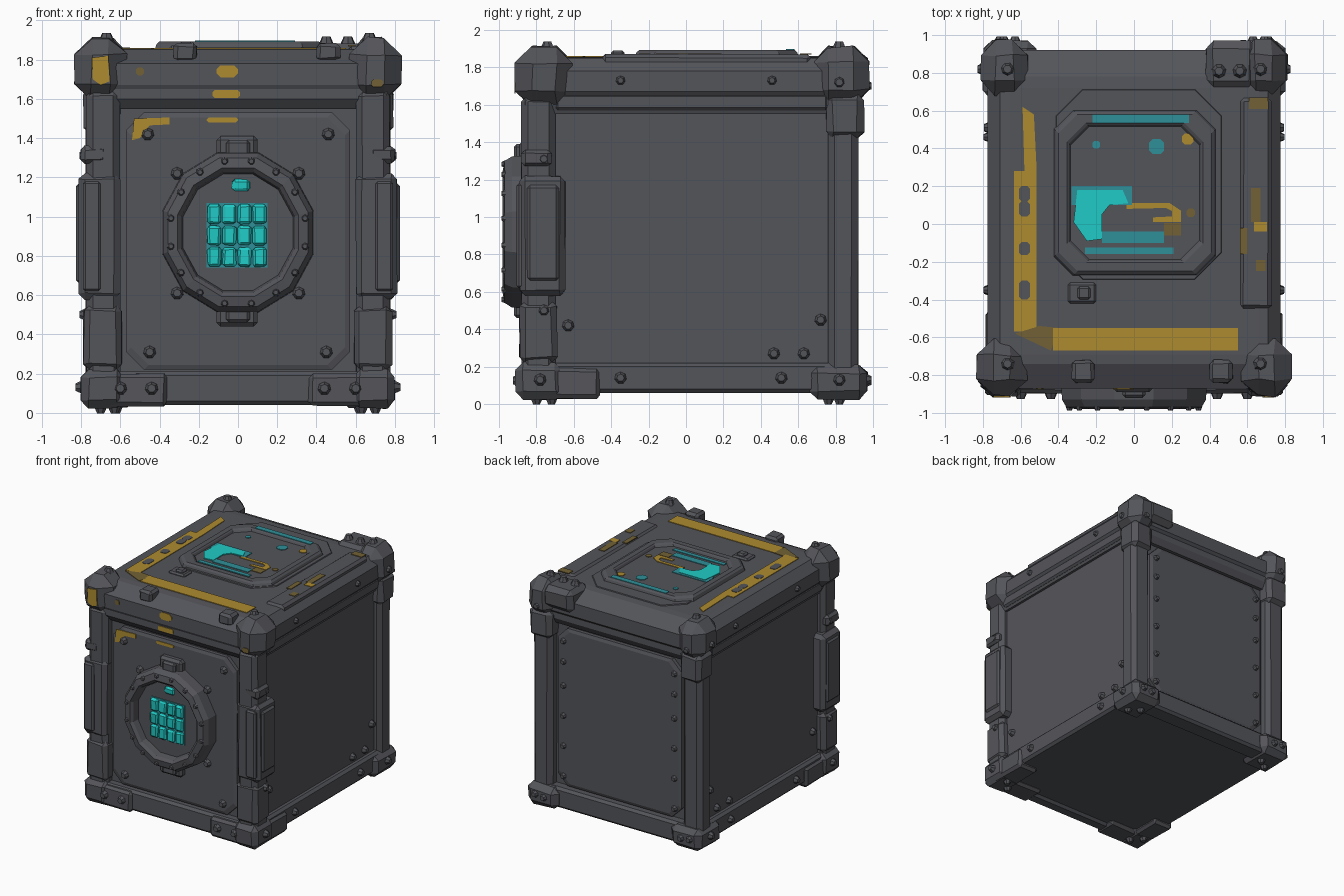
import bpy, bmesh, math, random
from mathutils import Vector

random.seed(4)
if "Cube" in bpy.data.objects:
    bpy.data.objects.remove(bpy.data.objects["Cube"], do_unlink=True)


def material(name, r, g, b):
    m = bpy.data.materials.new(name)
    m.use_nodes = True
    m.diffuse_color = (r, g, b, 1)
    m.node_tree.nodes["Principled BSDF"].inputs["Base Color"].default_value = (r, g, b, 1)
    return m


GREY = material("gunmetal grey", .088, .09, .102)
YELLOW = material("worn yellow", .42, .26, .03)
OLIVE = material("faded yellow", .17, .12, .035)
CYAN = material("bright cyan", .015, .6, .57)
TEAL = material("faded teal", .028, .28, .32)


def finish(bm, name, mat):
    bmesh.ops.recalc_face_normals(bm, faces=bm.faces)
    mesh = bpy.data.meshes.new(name)
    bm.to_mesh(mesh)
    bm.free()
    mesh.materials.append(mat)
    obj = bpy.data.objects.new(name, mesh)
    bpy.context.collection.objects.link(obj)
    return obj


def box(name, x, y, z, bevel=.02, rough=0, mat=GREY):
    """Bevelled block from (min, max) pairs, optionally hand-hewn."""
    bm = bmesh.new()
    bmesh.ops.create_cube(bm, size=1)
    for v in bm.verts:
        v.co = [r[0] if c < 0 else r[1] for r, c in zip((x, y, z), v.co)]
    if bevel:
        bmesh.ops.bevel(bm, geom=bm.edges[:], offset=bevel, segments=1, affect='EDGES')
    for v in bm.verts:
        v.co += Vector([random.uniform(-rough, rough) for _ in range(3)])
    return finish(bm, name, mat)


def loft(name, loops, mat=GREY, cap_start=True, cap_end=True):
    """Skin through loops of 3D points."""
    bm = bmesh.new()
    rows = [[bm.verts.new(p) for p in loop] for loop in loops]
    for a, b in zip(rows, rows[1:]):
        for i in range(len(a)):
            j = (i + 1) % len(a)
            bm.faces.new((a[i], a[j], b[j], b[i]))
    if cap_start:
        bm.faces.new(rows[0])
    if cap_end:
        bm.faces.new(rows[-1])
    return finish(bm, name, mat)


def outline(u, v, c):
    """Rectangle with cut corners."""
    (a, b), (d, e) = u, v
    return [(a + c, d), (b - c, d), (b, d + c), (b, e - c),
            (b - c, e), (a + c, e), (a, e - c), (a, d + c)]


def rect(u, v):
    return [(u[0], v[0]), (u[1], v[0]), (u[1], v[1]), (u[0], v[1])]


def top(pts, z):
    return [(u, v, z) for u, v in pts]


def front(pts, y):
    return [(u, y, v) for u, v in pts]


def paint(name, place, pts, level, mat):
    """Thin painted plate lying on a top or front surface."""
    out = .005 if place is top else -.005
    loft(name, [place(pts, level - out / 2), place(pts, level + out)], mat)


def rivets(name, spots, normal, radius=.034):
    """Faceted rivet heads facing along the normal."""
    bm = bmesh.new()
    n = Vector(normal)
    turn = n.to_track_quat('Z', 'Y').to_matrix().to_4x4()
    for p in spots:
        m = turn.copy()
        m.translation = Vector(p) + n * radius * .3
        bmesh.ops.create_cone(bm, cap_ends=True, segments=7, radius1=radius,
                              radius2=radius * .55, depth=radius, matrix=m)
    finish(bm, name, GREY)


# Body, lid and recessed panels
box("body", (-.72, .72), (-.8, .84), (.06, 1.6), .01)
lid = ((1.55, .74, -.82, .87), (1.6, .76, -.86, .9), (1.65, .76, -.86, .9), (1.67, .775, -.87, .92),
       (1.78, .775, -.87, .92), (1.85, .71, -.74, .78), (1.855, .66, -.69, .72))
loft("lid", [top(rect((-x, x), (a, b)), z) for z, x, a, b in lid])
for name, y0, y1 in (("front_panel", -.8, -.84), ("back_panel", .84, .88)):
    loft(name, [front(outline((-.57 + s, .57 - s), (.22 + s, 1.53 - s), .09), y)
                for y, s in ((y0, 0), ((y0 + 3 * y1) / 4, 0), (y1, .025))])

# Bottom rails
for y0, y1, name in ((-.87, -.76, "front_bottom_rail"), (.76, .92, "back_bottom_rail")):
    box(name, (-.7, .7), (y0, y1), (.04, .21), .02)
for s, side in ((-1, "right"), (1, "left")):
    sx = lambda a, b: tuple(sorted((s * a, s * b)))
    box(side + "_bottom_rail", sx(.64, .765), (-.8, .85), (.06, .22), .02)
    box(side + "_top_lip", sx(.68, .765), (-.7, .76), (1.57, 1.66), .015)
    # Corner columns
    box(side + "_front_column", sx(.6, .775), (-.88, -.7), (.15, 1.65), .035, .003)
    box(side + "_back_column", sx(.6, .775), (.76, .92), (.15, 1.65), .035, .003)
    box(side + "_lower_sleeve", sx(.59, .785), (-.89, -.69), (.22, .55), .03, .005)
    box(side + "_knuckle", sx(.67, .8), (-.88, -.72), (1.27, 1.36), .02, .004)
    box(side + "_guard", sx(.6, .81), (-.89, -.645), (.58, 1.22), .03, .004)
    box(side + "_guard_plate", sx(.7, .825), (-.85, -.68), (.66, 1.17), .015)
    box(side + "_guard_front", sx(.7, .79), (-.905, -.7), (.62, 1.18), .012)
    # Corner caps, top and bottom
    box(side + "_front_top_cap", sx(.57, .83), (-.91, -.61), (1.59, 1.91), .085, .008)
    box(side + "_back_top_cap", sx(.56, .81), (.68, .975), (1.6, 1.91), .08, .008)
    box(side + "_back_cap_skirt", sx(.59, .79), (.75, .95), (1.42, 1.66), .035, .005)
    box(side + "_front_foot", sx(.58, .8), (-.91, -.66), (.025, .22), .04, .005)
    box(side + "_front_foot_strap", sx(.36, .7), (-.895, -.7), (.035, .2), .02, .004)
    box(side + "_side_foot_strap", sx(.6, .785), (-.8, -.46), (.03, .19), .02, .004)
    box(side + "_back_foot", sx(.52, .8), (.66, .97), (.025, .21), .045, .005)
    # Rivets on each side
    rivets(side + "_side_rivets", [(s * .72, y, z) for y, z in (
        (.47, .27), (.63, .27), (.72, .45), (-.63, .42))], (s, 0, 0), .036)
    rivets(side + "_rail_rivets", [(s * .765, y, .14) for y in (.51, -.35)], (s, 0, 0), .036)
    rivets(side + "_edge_rivets", [(s * .775, y, 1.73) for y in (-.35, .46)], (s, 0, 0), .028)
    rivets(side + "_cap_rivets", [(s * .8, y, z) for y in (-.78, .82) for z in (.13, 1.72)],
           (s, 0, 0), .036)
    rivets(side + "_column_rivets", [(s * .78, -.76, z) for z in (.5, 1.31)], (s, 0, 0), .034)
    rivets(side + "_foot_rivets", [(s * x, -.895, .125) for x in (.44, .6)], (0, -1, 0), .038)
    rivets(side + "_back_rivets", [(s * x, .965, z) for x, z in (
        (.63, .12), (.71, .13), (.69, 1.7))], (0, 1, 0), .034)
    rivets(side + "_back_panel_rivets", [(s * .51, .88, z) for z in (
        .3, .55, .8, 1.05, 1.25, 1.42)], (0, 1, 0), .028)
    rivets(side + "_underside_rivets", [(s * x, y, .025) for x, y in (
        (.63, -.8), (.7, -.72), (.62, .82), (.7, .76))], (0, 0, -1), .034)
    rivets(side + "_top_cap_rivets", [(s * .67, y, 1.905) for y in (-.74, .82)], (0, 0, 1), .04)
    rivets(side + "_front_panel_rivets", [(s * x, -.84, z) for x, z in (
        (.45, .31), (.46, 1.42), (.31, .61), (.31, 1.22))], (0, -1, 0), .036)

# Long bracket and bolts on the back left corner of the lid
box("back_left_bracket", (.38, .65), (.72, .97), (1.7, 1.885), .04, .005)
rivets("bracket_bolts", [(x, .81, 1.885) for x in (.45, .56)], (0, 0, 1), .04)

# Porthole
CZ = .92


def circle(r, n=12):
    return [(r * math.cos(math.tau * (i + .5) / n), CZ + 1.06 * r * math.sin(math.tau * (i + .5) / n))
            for i in range(n)]


loft("porthole", [front(circle(r), y) for r, y in (
    (.4, -.8), (.395, -.93), (.37, -.97), (.32, -.98), (.3, -.96), (.29, -.91))])
rivets("porthole_rivets", [(x, -.97, z) for x, z in circle(.348, 16)], (0, -1, 0), .022)
for name, z in (("upper_latch", (1.29, 1.41)), ("lower_latch", (.44, .56))):
    box(name, (-.11, .1), (-.89, -.82), z, .02)
    box(name + "_tongue", (-.06, .06), (-.92, -.85), (z[0] + .02, z[1] - .02), .015)

# Glowing keypad
paint("keypad_back", front, rect((-.16, .15), (.74, 1.07)), -.912, TEAL)
for i in range(4):
    for j in range(3):
        x, z = -.155 + i * .077, .745 + j * .109
        box("key", (x, x + .068), (-.94, -.905), (z, z + .099), .012, .003, CYAN)
box("indicator_lamp", (-.03, .06), (-.93, -.905), (1.13, 1.19), .014, .003, CYAN)

# Roof hatch
loft("hatch_base", [top(outline((-.42 + s, .47 - s), (-.3 + s, .72 - s), .14), z)
                    for z, s in ((1.84, 0), (1.862, .01))])
loft("hatch_frame", [top(outline((-.425 + s, .435 - s), (-.275 + s, .605 - s), .1), z)
                     for z, s in ((1.85, 0), (1.88, .01), (1.893, .025), (1.893, .07),
                                  (1.885, .08), (1.87, .088))])
box("roof_left_strip", (.56, .73), (-.45, .67), (1.8, 1.87), .02, .003)
box("roof_latch", (-.35, -.2), (-.42, -.31), (1.84, 1.872), .012)
box("roof_latch_knob", (-.3, -.23), (-.4, -.33), (1.86, 1.89), .012)
for x in (-.33, .4):
    box("lid_front_clip", (x, x + .12), (-.84, -.72), (1.79, 1.885), .02, .004)

# Yellow paint on the roof
ROOF = 1.855
paint("roof_front_stripe", top, rect((-.43, .55), (-.67, -.55)), ROOF, YELLOW)
paint("roof_stripe_end", top, [(-.63, -.58), (-.44, -.67), (-.4, -.55), (-.5, -.54)], ROOF, OLIVE)
paint("roof_side_stripe", top, rect((-.635, -.515), (-.57, .28)), ROOF, YELLOW)
paint("roof_side_stripe_thin", top, [(-.58, .28), (-.515, .28), (-.53, .58), (-.59, .62)], ROOF, YELLOW)
for y, h in ((.16, .04), (.08, .04), (-.13, .035), (-.35, .05)):
    paint("stripe_chip", top, outline((-.61, -.55), (y - h, y + h), .015), ROOF + .003, GREY)
for x, y, w, h, m in ((.645, .1, .025, .09, OLIVE), (.67, -.015, .035, .025, YELLOW),
                      (.67, -.22, .025, .03, OLIVE), (.58, -.09, .02, .07, OLIVE),
                      (.66, .64, .05, .03, OLIVE)):
    paint("roof_strip_mark", top, rect((x - w, x + w), (y - h, y + h)), 1.87, m)

# Hatch markings
FLOOR = 1.87
paint("hatch_back_bar", top, rect((-.22, .29), (.535, .58)), 1.893, TEAL)
paint("hatch_front_bar", top, rect((-.26, .21), (-.16, -.125)), FLOOR, TEAL)
paint("hatch_pale_block", top, rect((-.33, -.01), (.1, .2)), FLOOR, TEAL)
paint("hatch_pale_bar", top, rect((-.17, .16), (-.1, -.04)), FLOOR, TEAL)
paint("hatch_bright_mark", top, [(-.3, .18), (-.06, .18), (-.03, .11), (-.13, .1), (-.17, .05),
                                 (-.17, -.08), (-.25, -.09), (-.32, .01)], FLOOR + .003, CYAN)
paint("hatch_hook", top, [(-.04, .08), (-.04, .11), (.19, .11), (.25, .07), (.25, .01), (.1, .01),
                          (.1, .035), (.2, .04), (.2, .07), (.17, .085)], FLOOR, YELLOW)
paint("hatch_hook_end", top, rect((.16, .25), (-.06, .005)), FLOOR, OLIVE)
for x, y, r, m in ((.12, .41, .04, TEAL), (-.2, .42, .02, TEAL), (.285, .45, .03, YELLOW),
                   (.3, .06, .022, OLIVE)):
    paint("hatch_spot", top, outline((x - r, x + r), (y - r, y + r), r / 2), FLOOR, m)

# Yellow paint on the front
paint("cap_patch", front, [(-.745, 1.81), (-.66, 1.82), (-.655, 1.69), (-.7, 1.67), (-.74, 1.7)], -.913, YELLOW)
paint("cap_patch_faded", front, outline((.68, .74), (1.66, 1.7), .01), -.913, OLIVE)
paint("lid_patch", front, outline((-.11, .0), (1.71, 1.77), .02), -.87, YELLOW)
paint("lid_patch_faded", front, outline((-.52, -.48), (1.72, 1.76), .01), -.87, OLIVE)
paint("panel_patch", front, [(-.53, 1.5), (-.35, 1.505), (-.35, 1.47), (-.45, 1.465), (-.5, 1.4), (-.54, 1.39)],
      -.841, YELLOW)
paint("panel_mark", front, outline((-.16, .0), (1.48, 1.505), .01), -.841, YELLOW)
paint("lip_mark", front, outline((-.13, .01), (1.605, 1.645), .01), -.86, YELLOW)
